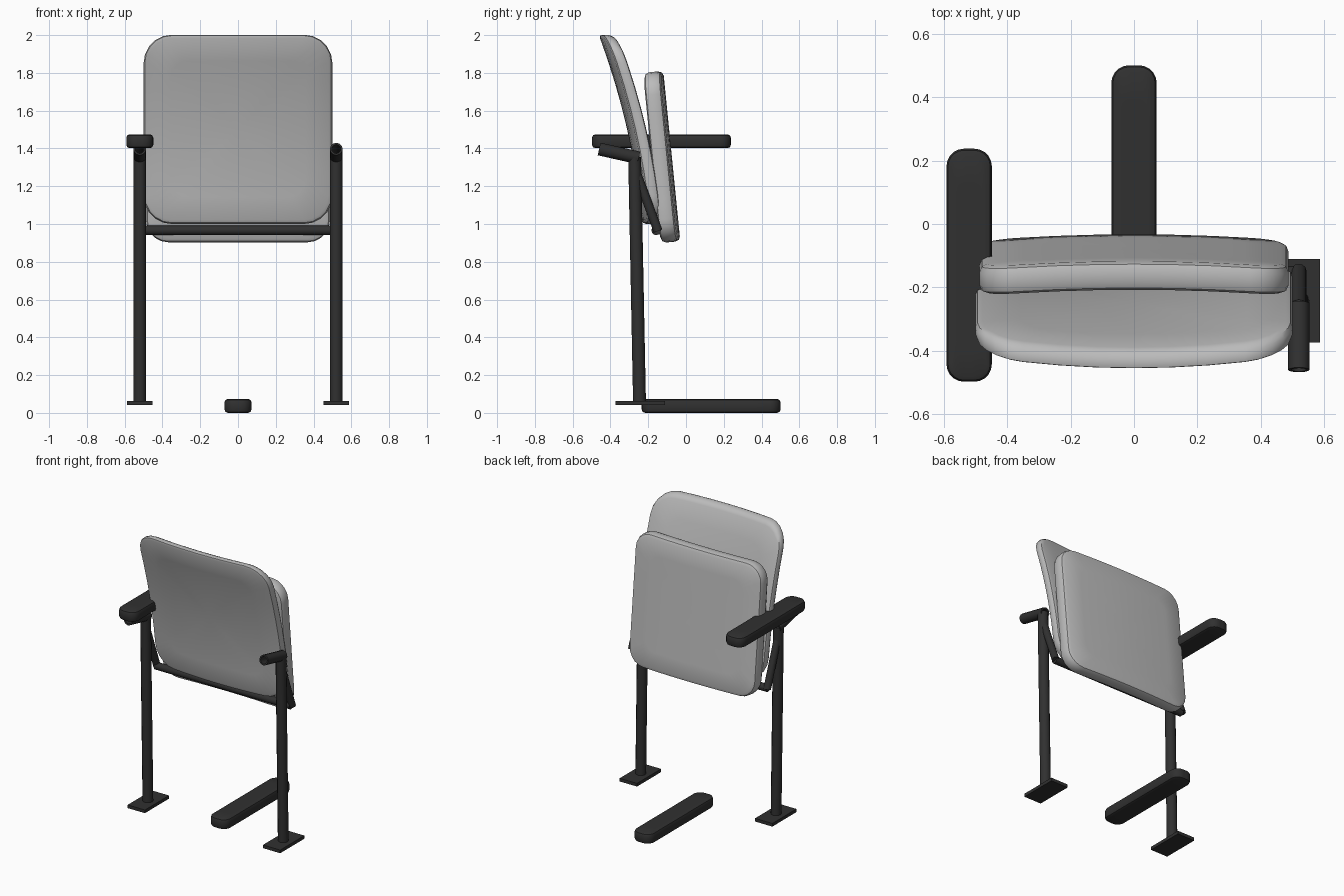
import bpy, bmesh, math
from mathutils import Vector

cube = bpy.data.objects.get("Cube")
if cube:
    bpy.data.objects.remove(cube, do_unlink=True)


def make_material(name, value):
    mat = bpy.data.materials.new(name)
    mat.use_nodes = True
    color = (value, value, value, 1)
    mat.diffuse_color = color
    mat.node_tree.nodes["Principled BSDF"].inputs["Base Color"].default_value = color
    return mat


light_grey = make_material("light grey plastic", 0.5)
black = make_material("black metal", 0.03)


def finish(name, bm, mat):
    bmesh.ops.recalc_face_normals(bm, faces=bm.faces)
    mesh = bpy.data.meshes.new(name)
    bm.to_mesh(mesh)
    bm.free()
    mesh.materials.append(mat)
    obj = bpy.data.objects.new(name, mesh)
    bpy.context.collection.objects.link(obj)
    bpy.ops.object.select_all(action="DESELECT")
    obj.select_set(True)
    bpy.context.view_layer.objects.active = obj
    bpy.ops.object.shade_smooth_by_angle(angle=math.radians(35))
    return obj


def rounded_outline(width, height, radius, steps=5, cuts=6):
    """Rounded rectangle with extra points along its straight edges."""
    corners = []
    for k, (sx, sy) in enumerate([(1, 1), (-1, 1), (-1, -1), (1, -1)]):
        center = Vector((sx * (width / 2 - radius), sy * (height / 2 - radius)))
        angles = [math.pi / 2 * (k + i / steps) for i in range(steps + 1)]
        corners.append([center + radius * Vector((math.cos(a), math.sin(a))) for a in angles])
    points = []
    for k, arc in enumerate(corners):
        following = corners[(k + 1) % 4][0]
        points += arc + [arc[-1].lerp(following, i / cuts) for i in range(1, cuts)]
    return points


def pad(name, width, height, radius, thick, bevel, place, mat):
    """Cushion of concentric rings; place(u, v, depth) bends it into position."""
    half = thick / 2
    layers = [(bevel, half, s) for s in (0.25, 0.5, 0.75, 1)]
    layers += [(bevel * 0.3, half - bevel * 0.3, 1), (0, half - bevel, 1)]
    layers += [(inset, -depth, s) for inset, depth, s in reversed(layers)]
    bm = bmesh.new()
    rings = []
    for inset, depth, s in layers:
        outline = rounded_outline(width - 2 * inset, height - 2 * inset, radius - inset)
        rings.append([bm.verts.new(place(p.x * s, p.y * s, depth)) for p in outline])
    count = len(rings[0])
    for a, b in zip(rings, rings[1:]):
        for i in range(count):
            j = (i + 1) % count
            bm.faces.new((a[i], a[j], b[j], b[i]))
    for ring, depth in ((rings[0], half), (rings[-1], -half)):
        middle = bm.verts.new(place(0, 0, depth))
        for i in range(count):
            bm.faces.new((ring[i], ring[(i + 1) % count], middle))
    return finish(name, bm, mat)


def tube(name, start, end, radius, mat, bore=0, sides=12):
    """Round bar between two points, hollow when a bore is given."""
    start, end = Vector(start), Vector(end)
    turn = (end - start).to_track_quat("Z", "Y")
    bm = bmesh.new()

    def ring(at, r):
        angles = [2 * math.pi * i / sides for i in range(sides)]
        return [bm.verts.new(at + turn @ Vector((r * math.cos(a), r * math.sin(a), 0))) for a in angles]

    rings = [ring(start, radius), ring(end, radius)]
    if bore:
        rings += [ring(end, bore), ring(start, bore)]
        pairs = list(zip(rings, rings[1:] + rings[:1]))
    else:
        pairs = [(rings[0], rings[1])]
        for r in rings:
            bm.faces.new(r)
    for a, b in pairs:
        for i in range(sides):
            j = (i + 1) % sides
            bm.faces.new((a[i], a[j], b[j], b[i]))
    return finish(name, bm, mat)


def box(name, center, size, mat):
    bm = bmesh.new()
    bmesh.ops.create_cube(bm, size=1)
    for v in bm.verts:
        v.co = Vector(center) + Vector([c * s for c, s in zip(v.co, size)])
    return finish(name, bm, mat)


# Backrest: leaning, bowed in height and wrapped round at the sides
def place_backrest(u, v, d):
    t = v + 0.5
    y = -0.2 - 0.086 * t - 0.144 * t * t + 0.04 * (u / 0.5) ** 2
    return (u, y + d, 1.5 + v - 0.15 * d * t)


# Folded seat: slight tilt and a shallow bow
def place_seat(u, v, d):
    return (u, -0.12 - 0.1 * v - 0.02 * (u / 0.49) ** 2 + d, 1.355 + v + 0.1 * d)


pad("backrest", 1.0, 1.0, 0.15, 0.066, 0.022, place_backrest, light_grey)
pad("folded_seat", 0.975, 0.9, 0.12, 0.09, 0.025, place_seat, light_grey)

# Armrests: one mounted, one lying on the floor
for name, x, y, z in (("right_armrest", -0.52, -0.13, 1.438), ("loose_armrest", 0, 0.133, 0.037)):
    pad(name, 0.143, 0.735, 0.055, 0.073, 0.017,
        lambda u, v, d: (x + u, y + v, z + d), black)

# Side frames
for side, sx in (("right", -1), ("left", 1)):
    x = sx * 0.52
    tube(side + "_post", (x, -0.246, 0.05), (x, -0.272, 1.355), 0.034, black)
    tube(side + "_arm_support", (x, -0.46, 1.397), (x, -0.25, 1.35), 0.034, black, bore=0.024)
    tube(side + "_strut", (x, -0.262, 1.27), (x, -0.148, 0.963), 0.024, black)
    box(side + "_foot_plate", (x, -0.242, 0.052), (0.133, 0.264, 0.022), black)

tube("cross_bar", (-0.52, -0.158, 0.966), (0.52, -0.158, 0.966), 0.025, black)
